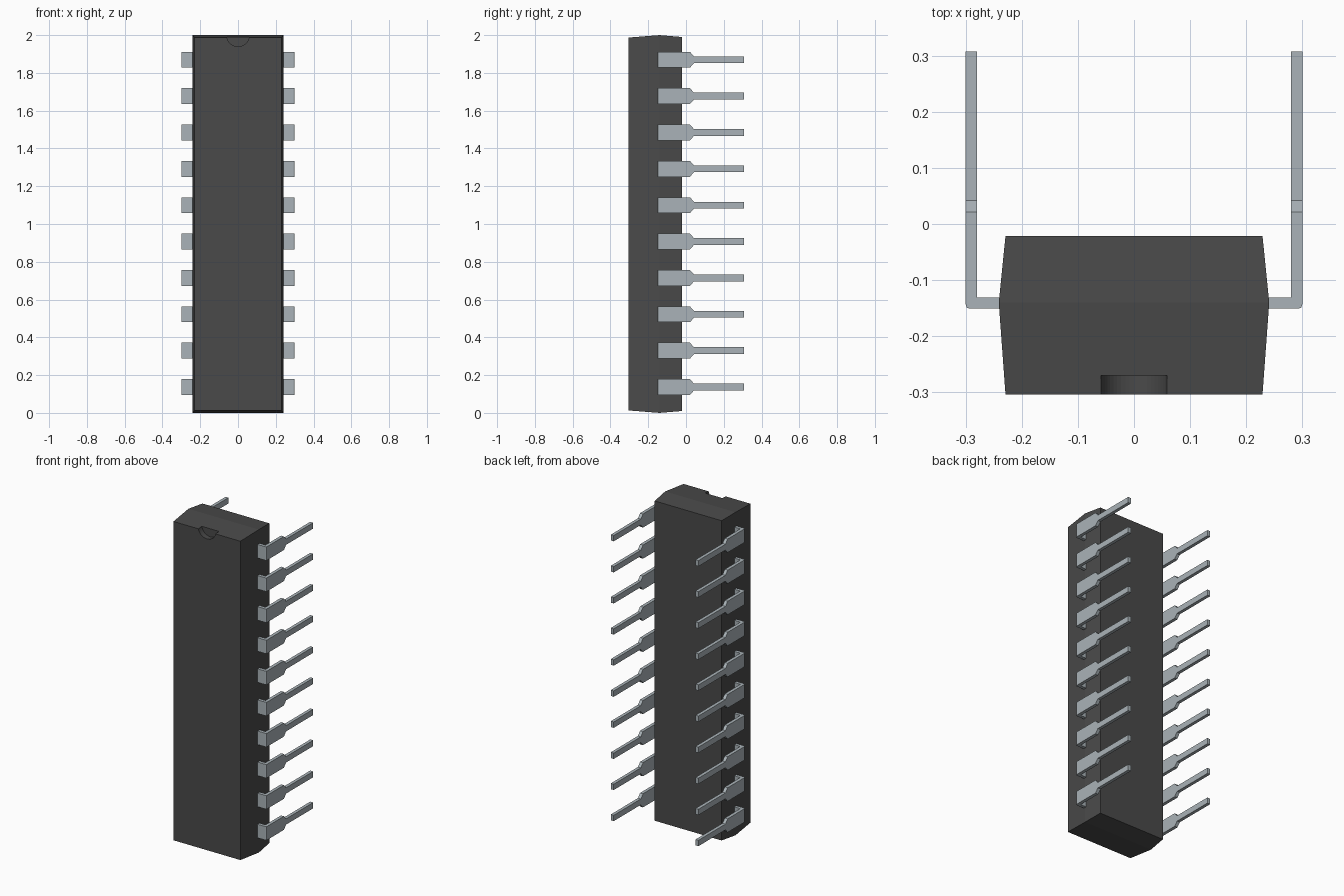
import bpy, bmesh, math

cube = bpy.data.objects.get("Cube")
if cube:
    bpy.data.objects.remove(cube, do_unlink=True)


def material(name, rgb):
    m = bpy.data.materials.new(name)
    m.use_nodes = True
    m.diffuse_color = (*rgb, 1)
    bsdf = next(n for n in m.node_tree.nodes if n.type == 'BSDF_PRINCIPLED')
    bsdf.inputs["Base Color"].default_value = (*rgb, 1)
    bsdf.inputs["Roughness"].default_value = 0.6
    return m


def loft(name, sections, mat):
    """Closed solid through a list of four-cornered sections."""
    bm = bmesh.new()
    rings = [[bm.verts.new(p) for p in s] for s in sections]
    for a, b in zip(rings, rings[1:]):
        for i in range(4):
            j = (i + 1) % 4
            bm.faces.new((a[i], a[j], b[j], b[i]))
    bm.faces.new(rings[0])
    bm.faces.new(rings[-1])
    bmesh.ops.remove_doubles(bm, verts=bm.verts, dist=1e-5)
    bmesh.ops.recalc_face_normals(bm, faces=bm.faces)
    mesh = bpy.data.meshes.new(name)
    bm.to_mesh(mesh)
    bm.free()
    mesh.materials.append(mat)
    return mesh


def place(name, mesh, loc=(0, 0, 0)):
    ob = bpy.data.objects.new(name, mesh)
    ob.location = loc
    bpy.context.collection.objects.link(ob)
    return ob


plastic = material("dark grey plastic", (0.068, 0.068, 0.068))
metal = material("tinned metal", (0.40, 0.45, 0.48))

# Package body: widest at the parting line, drafted to front and back
body_sections = []
for y, hx, inset in ((-0.304, 0.229, 0.013), (-0.14, 0.241, 0.0), (-0.021, 0.229, 0.010)):
    body_sections.append([(-hx, y, inset), (hx, y, inset),
                          (hx, y, 2 - inset), (-hx, y, 2 - inset)])
body = place("package_body", loft("package_body", body_sections, plastic))

# Half-round orientation notch at the top of the front face
bpy.ops.mesh.primitive_cylinder_add(vertices=48, radius=0.06, depth=0.1,
                                    location=(0, -0.32, 2.0),
                                    rotation=(math.pi / 2, 0, 0))
cutter = bpy.context.object
cutter.name = "notch_cutter"
cutter.hide_render = True
cutter.data.materials.append(plastic)
cut = body.modifiers.new("notch", 'BOOLEAN')
cut.operation = 'DIFFERENCE'
cut.solver = 'EXACT'
cut.object = cutter
bpy.ops.object.select_all(action='DESELECT')
body.select_set(True)
bpy.context.view_layer.objects.active = body
bpy.ops.object.modifier_apply(modifier="notch")
bpy.data.objects.remove(cutter, do_unlink=True)

# Bent leg: inner x, inner y, outer x, outer y, half width
leg_path = [
    (0.225, -0.131, 0.225, -0.151, 0.042),
    (0.280, -0.131, 0.292, -0.151, 0.042),
    (0.280, -0.131, 0.298, -0.149, 0.042),
    (0.280, -0.131, 0.300, -0.143, 0.042),
    (0.280, 0.021, 0.300, 0.021, 0.042),
    (0.280, 0.042, 0.300, 0.042, 0.018),
    (0.280, 0.307, 0.300, 0.307, 0.018),
]
for side, s in (("left", 1), ("right", -1)):
    mesh = loft(side + "_leg",
                [[(s * xi, yi, -w), (s * xo, yo, -w), (s * xo, yo, w), (s * xi, yi, w)]
                 for xi, yi, xo, yo, w in leg_path], metal)
    for i in range(10):
        place(f"{side}_leg_{i + 1}", mesh, (0, 0, 0.137 + 0.1925 * i))
